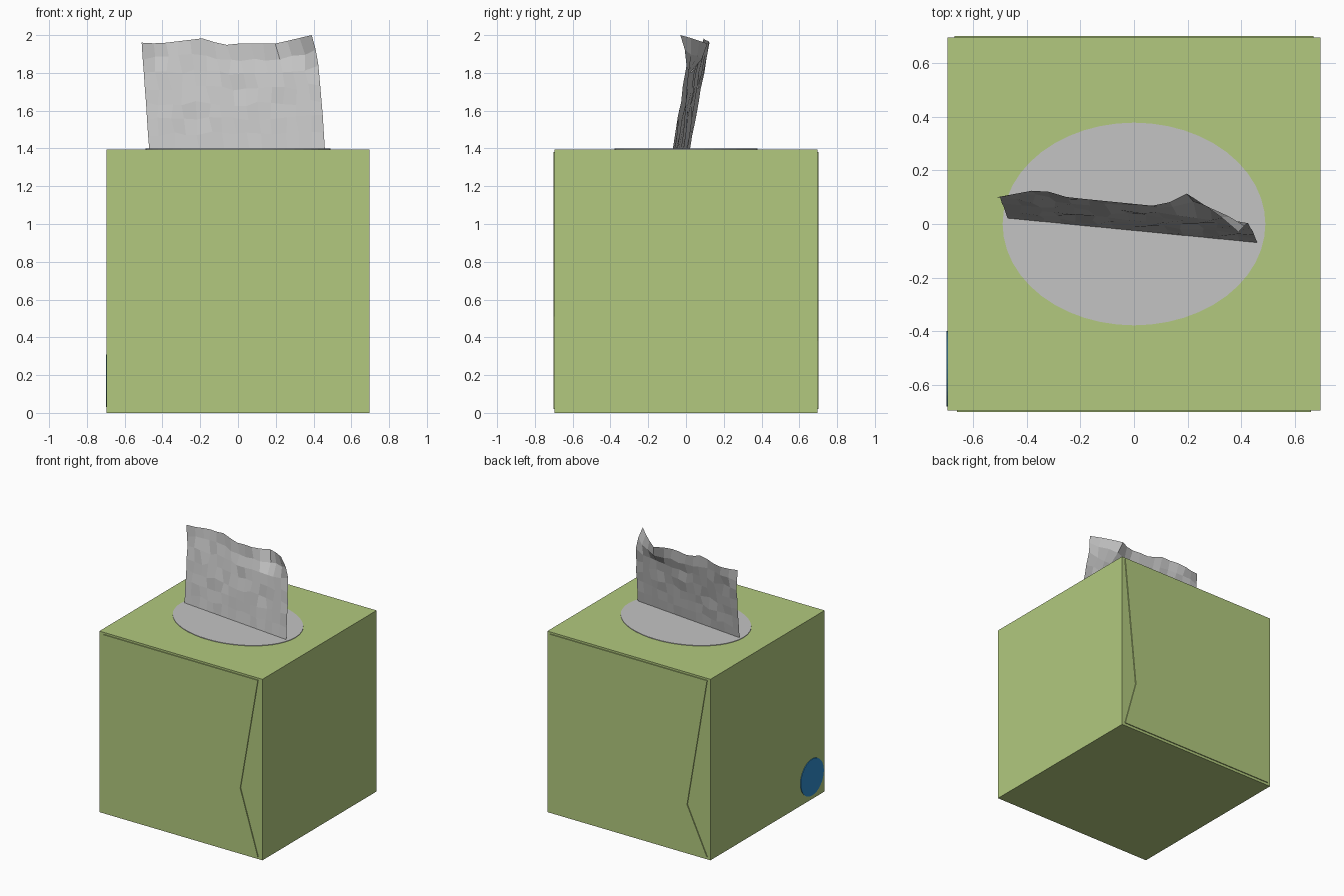
import bpy, bmesh, math, random
from mathutils import Vector

random.seed(4)
if "Cube" in bpy.data.objects:
    bpy.data.objects.remove(bpy.data.objects["Cube"], do_unlink=True)


def material(name, rgb):
    mat = bpy.data.materials.new(name)
    mat.use_nodes = True
    mat.diffuse_color = (*rgb, 1)
    mat.node_tree.nodes["Principled BSDF"].inputs["Base Color"].default_value = (*rgb, 1)
    return mat


green = material("leaf green card", (0.445, 0.584, 0.209))
grey = material("pale grey tissue", (0.55, 0.55, 0.55))
blue = material("blue sticker", (0.03, 0.26, 0.6))


def finish(name, bm, mat):
    mesh = bpy.data.meshes.new(name)
    bm.to_mesh(mesh)
    bm.free()
    mesh.materials.append(mat)
    obj = bpy.data.objects.new(name, mesh)
    bpy.context.collection.objects.link(obj)
    return obj


def plate(name, outline, offset, mat):
    """Thin solid made from a flat outline pushed along offset."""
    bm = bmesh.new()
    face = bm.faces.new([bm.verts.new(p) for p in outline])
    new = bmesh.ops.extrude_face_region(bm, geom=[face])["geom"]
    bmesh.ops.translate(bm, vec=Vector(offset),
                        verts=[g for g in new if isinstance(g, bmesh.types.BMVert)])
    bmesh.ops.recalc_face_normals(bm, faces=bm.faces)
    return finish(name, bm, mat)


def ring(count=48):
    return [(math.cos(math.tau * i / count), math.sin(math.tau * i / count)) for i in range(count)]


def sample(points, x):
    """Piecewise linear lookup in a short profile."""
    for (x0, y0), (x1, y1) in zip(points, points[1:]):
        if x <= x1:
            return y0 + (y1 - y0) * (x - x0) / (x1 - x0)
    return points[-1][1]


# Box body
H, TOP = 0.695, 1.395
plate("box", [(-H, -H, 0), (H, -H, 0), (H, H, 0), (-H, H, 0)], (0, 0, TOP), green)

# Glued closing flaps on the front and back, two per side
for side, sign, joint, left, right, wide in (("front", -1, 0.51, -0.55, 0.51, 0.66),
                                             ("back", 1, 0.38, -0.5, 0.57, 0.67)):
    y = sign * H
    for part, z in (("upper", 1.38), ("lower", 0.02)):
        plate(f"{side}_{part}_flap",
              [(-wide, y, z), (wide, y, z), (right, y, joint), (left, y, joint)],
              (0, sign * 0.007, 0), green)

# Oval opening and round side sticker
plate("opening", [(0.49 * c, 0.378 * s, TOP) for c, s in ring()], (0, 0, 0.004), grey)
plate("sticker", [(-H, -0.54 + 0.14 * c, 0.17 + 0.14 * s) for c, s in ring()], (-0.004, 0, 0), blue)

# Crumpled tissue: a leaning sheet whose upper rim waves
rim_z = [(-0.51, 1.96), (-0.42, 1.955), (-0.17, 1.985), (-0.09, 1.945), (0, 1.955), (0.2, 1.955), (0.39, 2)]
rim_y = [(-0.51, 0.1), (-0.35, 0.13), (-0.25, 0.1), (0, 0.075), (0.1, 0.065), (0.2, 0.115), (0.32, 0.03), (0.39, -0.03)]
right_edge = [(0, 0.46), (0.5, 0.44), (0.8, 0.42), (1, 0.39)]
COLS, ROWS = 14, 7
bm = bmesh.new()
grid = []
for r in range(ROWS + 1):
    t = r / ROWS
    row = []
    for c in range(COLS + 1):
        u = c / COLS
        low = -0.47 - 0.04 * t
        x = low + (sample(right_edge, t) - low) * u
        rim_x = -0.51 + 0.9 * u
        z = TOP + (sample(rim_z, rim_x) - TOP) * t
        y = -0.025 - 0.098 * x + 0.1 * t
        flare = max(0, (t - 0.7) / 0.3)
        y += (sample(rim_y, rim_x) - y) * flare
        if 0 < r < ROWS:
            y += random.uniform(-0.007, 0.007)
            z += random.uniform(-0.012, 0.012)
            if 0 < c < COLS:
                x += random.uniform(-0.012, 0.012)
        row.append(bm.verts.new((x, y, z)))
    grid.append(row)
for lower, upper in zip(grid, grid[1:]):
    for c in range(COLS):
        bm.faces.new((lower[c], lower[c + 1], upper[c + 1], upper[c]))
finish("tissue", bm, grey)
